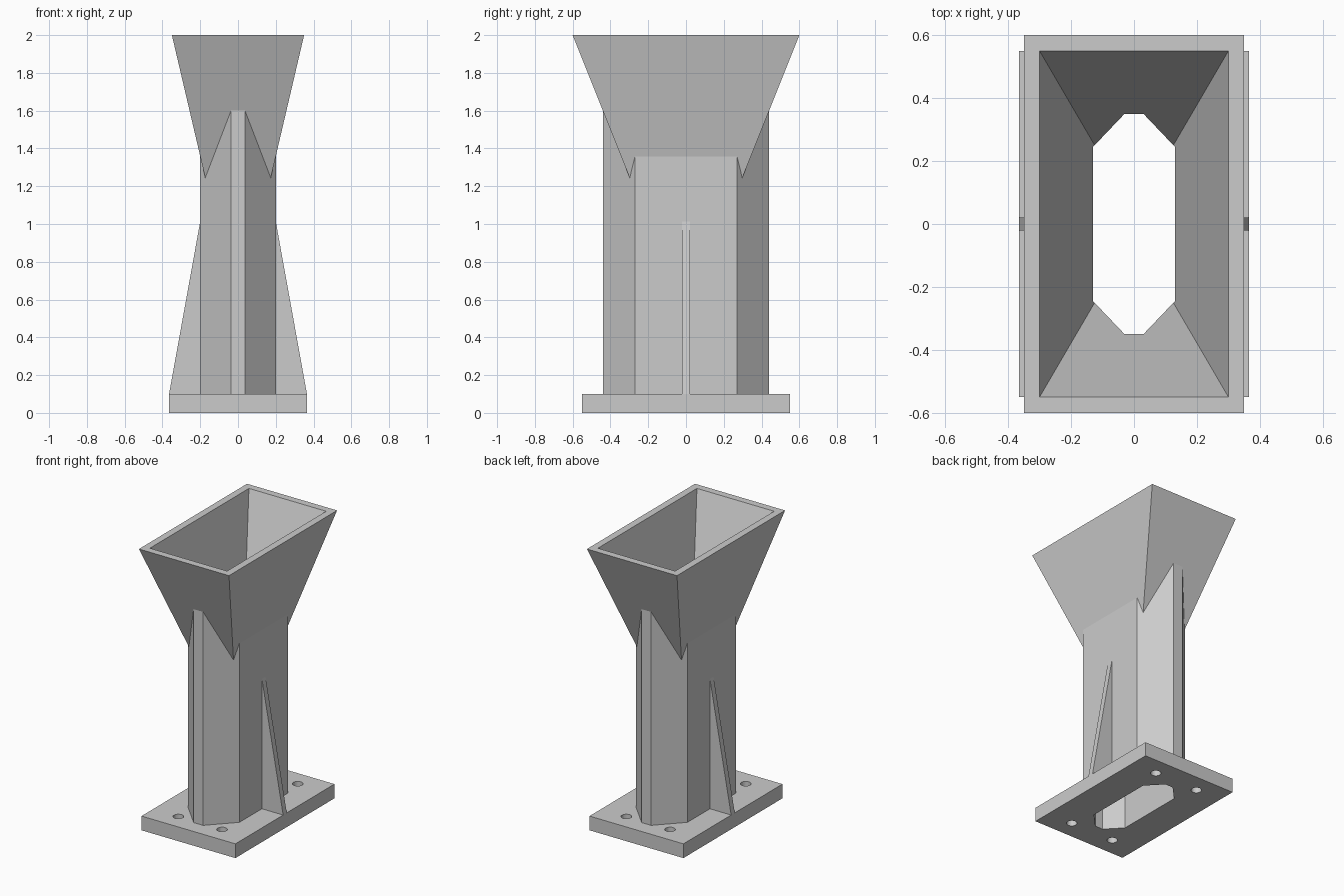
import bpy
import bmesh

cube = bpy.data.objects.get("Cube")
if cube:
    bpy.data.objects.remove(cube, do_unlink=True)

grey = bpy.data.materials.new("plain grey")
grey.use_nodes = True
grey.diffuse_color = (0.6, 0.6, 0.6, 1)
grey.node_tree.nodes["Principled BSDF"].inputs["Base Color"].default_value = (0.6, 0.6, 0.6, 1)


def rect(x, y):
    return [(-x, -y), (x, -y), (x, y), (-x, y)]


def octagon(x, y, end_x, side_y):
    return [(-end_x, -y), (end_x, -y), (x, -side_y), (x, side_y),
            (end_x, y), (-end_x, y), (-x, side_y), (-x, -side_y)]


def loft(name, low, z0, high, z1):
    """Closed solid between two rings with the same number of points."""
    bm = bmesh.new()
    a = [bm.verts.new((x, y, z0)) for x, y in low]
    b = [bm.verts.new((x, y, z1)) for x, y in high]
    n = len(a)
    bm.faces.new(a[::-1])
    bm.faces.new(b)
    for i in range(n):
        j = (i + 1) % n
        bm.faces.new((a[i], a[j], b[j], b[i]))
    bmesh.ops.recalc_face_normals(bm, faces=bm.faces)
    mesh = bpy.data.meshes.new(name)
    bm.to_mesh(mesh)
    bm.free()
    mesh.materials.append(grey)
    ob = bpy.data.objects.new(name, mesh)
    bpy.context.collection.objects.link(ob)
    return ob


def combine(target, tool, operation):
    """Apply a boolean and remove the tool."""
    mod = target.modifiers.new(operation.lower(), "BOOLEAN")
    mod.operation = operation
    mod.solver = "EXACT"
    mod.object = tool
    bpy.context.view_layer.objects.active = target
    bpy.ops.object.modifier_apply(modifier=mod.name)
    bpy.data.objects.remove(tool, do_unlink=True)


outer = octagon(0.2, 0.44, 0.037, 0.27)
inner = octagon(0.13, 0.35, 0.03, 0.245)

# Hollow post flaring into a rectangular funnel
post = loft("post_and_funnel", outer, 0.1, outer, 1.65)
combine(post, loft("funnel", rect(0.163, 0.28), 1.2, rect(0.35, 0.6), 2), "UNION")
combine(post, loft("bore", inner, 0, inner, 1.55), "DIFFERENCE")
# The hollow runs slightly past the rim to cut it cleanly
combine(post, loft("funnel_hollow", rect(0.1133, 0.23), 1.2,
                   rect(0.3047, 0.558), 2.02), "DIFFERENCE")

# Base plate with the bore and four bolt holes
base = loft("base_plate", rect(0.365, 0.55), 0, rect(0.365, 0.55), 0.1)
combine(base, loft("base_bore", inner, -0.1, inner, 0.2), "DIFFERENCE")
for sx in (-1, 1):
    for sy in (-1, 1):
        bpy.ops.mesh.primitive_cylinder_add(
            vertices=24, radius=0.034, depth=0.4, location=(sx * 0.17, sy * 0.42, 0.05))
        bolt = bpy.context.object
        bolt.data.materials.append(grey)
        combine(base, bolt, "DIFFERENCE")

# Tapered stiffening ribs on both sides
for name, s in (("left_rib", 1), ("right_rib", -1)):
    low = [(s * 0.18, -0.02), (s * 0.365, -0.02), (s * 0.365, 0.02), (s * 0.18, 0.02)]
    high = [(s * 0.18, -0.02), (s * 0.197, -0.02), (s * 0.197, 0.02), (s * 0.18, 0.02)]
    loft(name, low, 0.1, high, 1.03)
